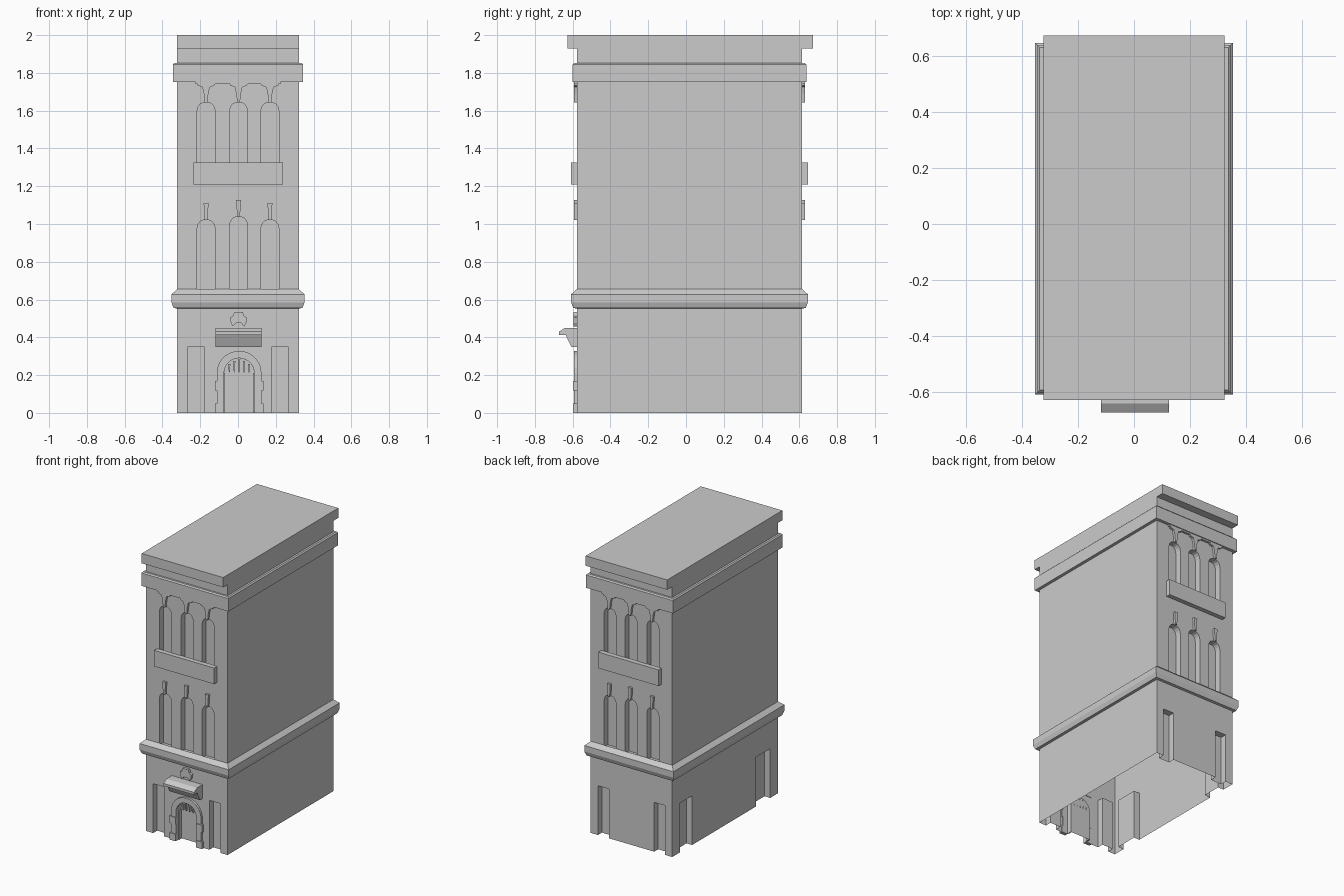
import bpy, bmesh, math

cube = bpy.data.objects.get("Cube")
if cube:
    bpy.data.objects.remove(cube, do_unlink=True)

stone = bpy.data.materials.new("grey_stone")
stone.use_nodes = True
GREY = (0.6, 0.6, 0.6, 1)
stone.diffuse_color = GREY
stone.node_tree.nodes["Principled BSDF"].inputs["Base Color"].default_value = GREY

HX, FRONT, BACK = 0.322, -0.578, 0.615
WALLS = {"front": (FRONT, -1), "back": (BACK, 1)}


def make(name, bm):
    bmesh.ops.recalc_face_normals(bm, faces=bm.faces)
    mesh = bpy.data.meshes.new(name)
    bm.to_mesh(mesh)
    bm.free()
    mesh.materials.append(stone)
    ob = bpy.data.objects.new(name, mesh)
    bpy.context.collection.objects.link(ob)
    return ob


def add_prism(bm, pts, a, b, axis="y"):
    """Extrude an outline from a to b; the outline is (x, z), or (y, z) for axis x."""
    def place(p, d):
        return (p[0], d, p[1]) if axis == "y" else (d, p[0], p[1])
    face = bm.faces.new([bm.verts.new(place(p, a)) for p in pts])
    ext = bmesh.ops.extrude_face_region(bm, geom=[face])
    for v in ext["geom"]:
        if isinstance(v, bmesh.types.BMVert):
            v.co = place((v.co.y if axis == "x" else v.co.x, v.co.z), b)


def prism(name, pts, a, b, axis="y"):
    bm = bmesh.new()
    add_prism(bm, pts, a, b, axis)
    return make(name, bm)


def rect(x0, x1, z0, z1):
    return [(x0, z0), (x1, z0), (x1, z1), (x0, z1)]


def arch(cx, r, z0, spring, rise, n=10):
    curve = [(cx + r * math.cos(math.pi * i / n), spring + rise * math.sin(math.pi * i / n))
             for i in range(n + 1)]
    return [(cx + r, z0)] + curve + [(cx - r, z0)]


def window(cx, z0, top):
    right = [(0.048, z0), (0.048, top - 0.045), (0.042, top - 0.022), (0.03, top - 0.006), (0.016, top)]
    return [(cx + x, z) for x, z in right] + [(cx - x, z) for x, z in reversed(right)]


def ring(name, profile):
    """Open moulding around the walls; profile holds (offset, height) pairs."""
    bm = bmesh.new()
    loops = []
    for o, z in profile:
        x, f, b = HX + o, FRONT - o, BACK + o
        loops.append([bm.verts.new((px, py, z)) for px, py in ((-x, f), (x, f), (x, b), (-x, b))])
    for lo, hi in zip(loops, loops[1:]):
        for i in range(4):
            j = (i + 1) % 4
            bm.faces.new((lo[i], lo[j], hi[j], hi[i]))
    return make(name, bm)


# Recesses: windows on both end walls, tall niches at street level, the doorway
COLUMNS = (-0.169, 0.003, 0.169)
LOW_TOPS = (1.02, 1.037, 1.02)
DOOR_X = 0.006
cut = bmesh.new()
for y, s in WALLS.values():
    outer, inner = y + s * 0.1, y - s * 0.045
    for cx, top in zip(COLUMNS, LOW_TOPS):
        add_prism(cut, window(cx, 0.64, top), outer, inner)
        add_prism(cut, window(cx, 1.27, 1.642), outer, inner)
    for side in (-1, 1):
        add_prism(cut, rect(side * 0.222 - 0.043, side * 0.222 + 0.043, -0.1, 0.352), outer, inner)
add_prism(cut, arch(DOOR_X, 0.08, -0.1, 0.21, 0.08), FRONT - 0.1, FRONT + 0.04)
for y0, y1 in ((0.39, 0.525), (-0.49, -0.33)):
    add_prism(cut, rect(y0, y1, -0.1, 0.352), -HX - 0.1, -HX + 0.045, "x")
cutter = make("recess_cutter", cut)
cutter.hide_render = True

# Walls: cut, then left open underneath
walls = prism("walls", rect(-HX, HX, 0, 1.95), FRONT, BACK)
mod = walls.modifiers.new("recesses", "BOOLEAN")
mod.operation, mod.solver, mod.object = "DIFFERENCE", "EXACT", cutter
bpy.context.view_layer.objects.active = walls
bpy.ops.object.modifier_apply(modifier=mod.name)
bpy.data.objects.remove(cutter, do_unlink=True)
bm = bmesh.new()
bm.from_mesh(walls.data)
under = [f for f in bm.faces if f.normal.z < -0.9 and f.calc_center_median().z < 0.001]
bmesh.ops.delete(bm, geom=under, context="FACES")
bm.to_mesh(walls.data)
bm.free()

# Mouldings and roof slab
ring("street_moulding", [(0, 0.553), (0.019, 0.555), (0.03, 0.585), (0.03, 0.628), (0, 0.655)])
ring("upper_band", [(0, 1.753), (0.022, 1.753), (0.022, 1.845), (0.014, 1.853), (0, 1.853)])
prism("roof_slab", rect(-HX, HX, 1.93, 2), -0.627, 0.672)

# Balconies, keystones and hanging brackets on both end walls
for label, (y, s) in WALLS.items():
    back = y - s * 0.004
    prism(label + "_balcony", rect(-0.236, 0.239, 1.21, 1.325), back, y + s * 0.032)
    for i, (cx, top) in enumerate(zip(COLUMNS, LOW_TOPS)):
        stone_pts = [(cx - 0.007, top), (cx + 0.007, top), (cx + 0.013, top + 0.09), (cx - 0.013, top + 0.09)]
        prism(f"{label}_keystone_{i}", stone_pts, back, y + s * 0.016)
        half = [(0.007, 1.642), (0.012, 1.69), (0.02, 1.725), (0.045, 1.733), (0.05, 1.76)]
        bracket = [(cx + x, z) for x, z in half] + [(cx - x, z) for x, z in reversed(half)]
        prism(f"{label}_bracket_{i}", bracket, back, y + s * 0.016)
    prism(label + "_bracket_rail", rect(-0.225, 0.225, 1.742, 1.76), back, y + s * 0.016)

# Door surround with side blocks
outer = arch(DOOR_X, 0.118, 0, 0.212, 0.116, 14)
inner = arch(DOOR_X, 0.08, 0, 0.21, 0.08, 14)
prism("door_surround", outer + inner[::-1], FRONT + 0.004, FRONT - 0.016)
for side, label in ((1, "left"), (-1, "right")):
    for i, (z0, z1) in enumerate(((0, 0.05), (0.118, 0.17))):
        xs = sorted((DOOR_X + side * 0.08, DOOR_X + side * 0.128))
        prism(f"{label}_door_block_{i}", rect(*xs, z0, z1), FRONT + 0.004, FRONT - 0.021)

# Fanlight bars and door edge trim
for i in range(-2, 3):
    x = DOOR_X + i * 0.026
    top = 0.282 - 0.006 * i * i
    bar = [(x - 0.002, 0.215), (x + 0.002, 0.215), (x + 0.006, top), (x - 0.006, top)]
    prism(f"fanlight_bar_{i + 2}", bar, FRONT + 0.042, FRONT + 0.02)
for side, label in ((1, "left"), (-1, "right")):
    xs = sorted((DOOR_X + side * 0.074, DOOR_X + side * 0.082))
    prism(label + "_door_trim", rect(*xs, 0, 0.21), FRONT + 0.042, FRONT + 0.01)

# Canopy over the door
canopy = [(FRONT + 0.004, 0.35), (-0.607, 0.35), (-0.637, 0.412), (-0.672, 0.412),
          (-0.672, 0.43), (-0.64, 0.45), (FRONT + 0.004, 0.45)]
prism("door_canopy", canopy, -0.118, 0.124, "x")

# Ornament above the canopy
half = [(0.014, 0.475), (0.03, 0.458), (0.04, 0.475), (0.046, 0.505), (0.03, 0.512), (0.022, 0.535)]
crest = [(0.003 + x, z) for x, z in half] + [(0.003 - x, z) for x, z in reversed(half)]
prism("door_ornament", crest, FRONT + 0.004, FRONT - 0.018)
